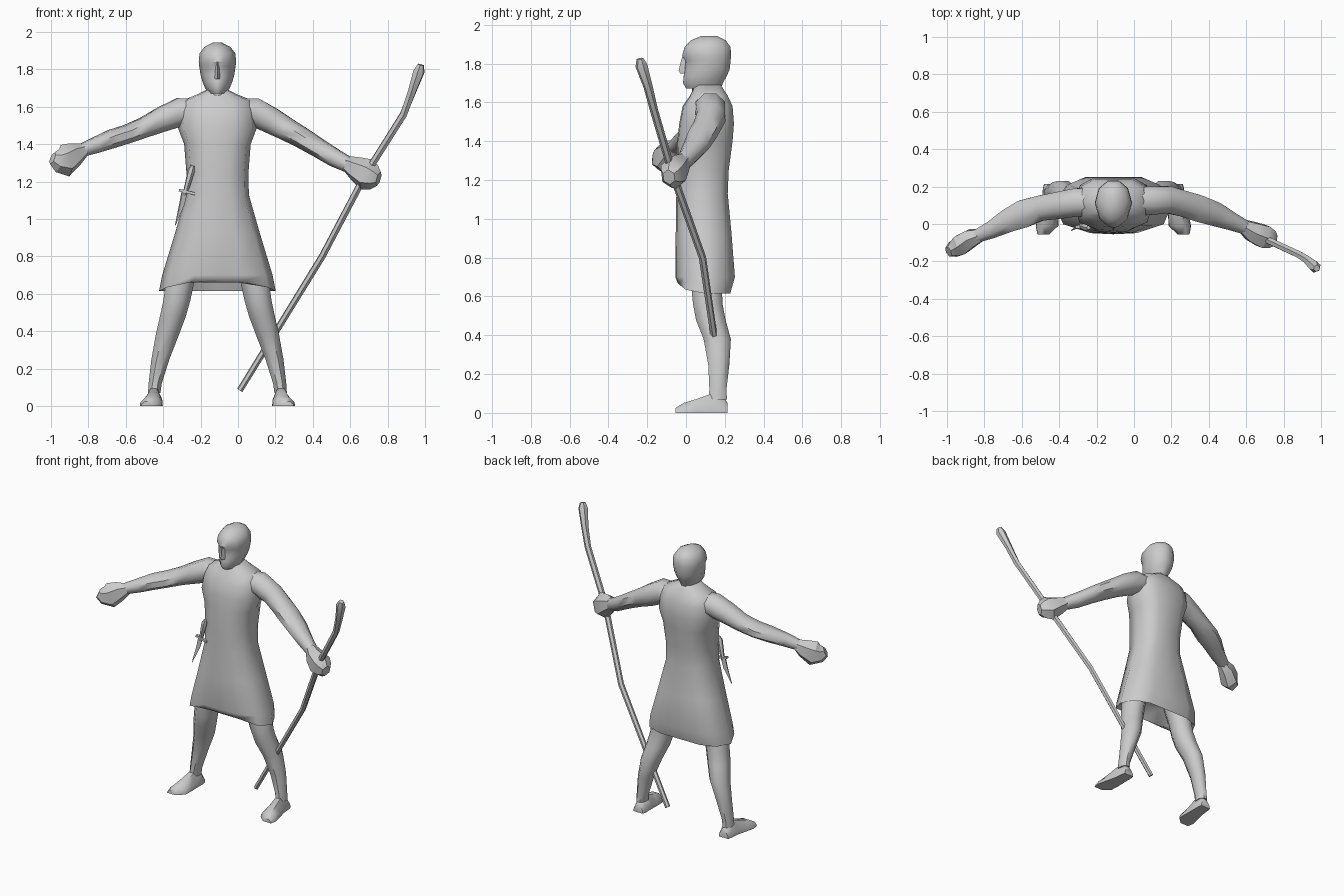
import bpy, bmesh, math
from mathutils import Vector

CX = -0.11  # body centre line
grey = bpy.data.materials.new("plain_grey")
grey.diffuse_color = (0.6, 0.6, 0.6, 1)


def loft(name, rings, angle=50, caps=True):
    """Skin a list of equal-length point rings."""
    bm = bmesh.new()
    rows = [[bm.verts.new(p) for p in r] for r in rings]
    n = len(rows[0])
    for a, b in zip(rows, rows[1:]):
        for i in range(n):
            j = (i + 1) % n
            bm.faces.new((a[i], a[j], b[j], b[i]))
    if caps:
        bm.faces.new(rows[0][::-1])
        bm.faces.new(rows[-1])
    bmesh.ops.recalc_face_normals(bm, faces=bm.faces)
    me = bpy.data.meshes.new(name)
    bm.to_mesh(me)
    bm.free()
    me.materials.append(grey)
    ob = bpy.data.objects.new(name, me)
    bpy.context.collection.objects.link(ob)
    bpy.context.view_layer.objects.active = ob
    ob.select_set(True)
    bpy.ops.object.shade_smooth_by_angle(angle=math.radians(angle))
    ob.select_set(False)
    return ob


def tube(name, path, n=8, angle=50):
    """path: (x, y, z, sideways radius, upward radius)."""
    pts = [Vector(p[:3]) for p in path]
    rings = []
    for k, p in enumerate(path):
        t = (pts[min(k + 1, len(pts) - 1)] - pts[max(k - 1, 0)]).normalized()
        side = t.cross(Vector((0, 0, 1))).normalized()
        up = side.cross(t)
        rings.append([pts[k] + side * math.cos(a) * p[3] + up * math.sin(a) * p[4]
                      for a in (2 * math.pi * (i + 0.5) / n for i in range(n))])
    return loft(name, rings, angle)


def level(shape, z, half, y0, y1, cx=CX, dz=None):
    """Horizontal ring: a unit outline scaled to half width and depth range."""
    cy, ry = (y0 + y1) / 2, (y1 - y0) / 2
    return [(cx + u * half, cy + v * ry, z + (dz[i] if dz else 0))
            for i, (u, v) in enumerate(shape)]


def both(half_shape):
    """Complete a front-to-back half outline with its mirror image."""
    return half_shape + [(-u, v) for u, v in half_shape[::-1] if abs(u) > 1e-6]


# Tunic with flared skirt, hem dipping at the sides and hollow underneath
body = both([(0, -1), (.42, -.96), (.86, -.68), (1, .05), (.84, .72), (.5, 1), (0, 1)])
hem = [.06, .05, .02, 0, 0, 0, 0, 0, 0, 0, .02, .05]
spec = [(.74, .19, .02, .18), (.66, .27, -.03, .21), (.615, .312, -.045, .228),
        (.70, .295, -.055, .252), (.92, .228, -.053, .235), (1.13, .168, -.05, .215),
        (1.25, .166, -.048, .22), (1.40, .178, -.045, .24), (1.49, .212, -.035, .247),
        (1.58, .20, -.018, .24), (1.635, .185, .02, .215), (1.665, .11, .035, .195),
        (1.69, .06, .045, .18)]
loft("tunic", [level(body, *s, dz=hem if s[0] == .615 else None) for s in spec], 60)

# Head with neck
skull = both([(0, -1), (.3, -.95), (.75, -.62), (1, .05), (.78, .68), (.3, 1), (0, 1)])
head = [(1.60, .06, .04, .18), (1.675, .06, .03, .18), (1.672, .045, .0, .18),
        (1.70, .066, -.015, .19), (1.735, .08, -.012, .21), (1.77, .09, -.008, .225),
        (1.815, .097, -.004, .23), (1.84, .1, -.02, .232), (1.885, .096, -.008, .23),
        (1.92, .07, .025, .205), (1.943, .025, .08, .16)]
loft("head", [level(skull, *s) for s in head], 40)

# Nose
tri = [(-1, 1), (0, -1), (1, 1)]
loft("nose", [level(tri, 1.75, .024, -.03, .01), level(tri, 1.765, .021, -.038, .01),
              level(tri, 1.835, .012, -.02, .01)], 30)

# Legs and feet, mirrored about the body centre line
octo = [(math.sin(a), math.cos(a)) for a in (math.pi * (i + .5) / 4 for i in range(8))]
leg = [(.90, .10, .09, .02, .19), (.66, .20, .082, .02, .19), (.56, .218, .078, .03, .195),
       (.48, .238, .075, .045, .21), (.38, .268, .067, .085, .237), (.25, .305, .052, .11, .228),
       (.12, .333, .038, .117, .212), (.07, .338, .036, .112, .215)]
foot = [(.215, .335, .036, .0, .05), (.19, .335, .042, .0, .085), (.12, .339, .045, .0, .095),
        (.05, .347, .055, .0, .07), (-.01, .355, .06, .0, .052), (-.055, .375, .032, .0, .025)]
sole = [(-1, 0), (1, 0), (.95, .4), (.4, 1), (-.4, 1), (-.95, .4)]
for s, side in ((-1, "right"), (1, "left")):
    loft(side + "_leg", [level(octo, z, r, y0, y1, CX + s * c) for z, c, r, y0, y1 in leg])
    loft(side + "_foot", [[(CX + s * (c + u * r), y, z0 + v * (z1 - z0)) for u, v in sole]
                          for y, c, r, z0, z1 in foot])

# Arms
tube("right_arm", [(-.19, .12, 1.575, .08, .07), (-.31, .115, 1.572, .082, .082),
                   (-.40, .10, 1.535, .078, .072), (-.50, .085, 1.49, .073, .058),
                   (-.59, .055, 1.455, .08, .052), (-.67, .02, 1.43, .068, .052),
                   (-.76, -.03, 1.395, .05, .045), (-.84, -.065, 1.365, .038, .036)])
tube("left_arm", [(-.03, .12, 1.575, .08, .07), (.09, .125, 1.572, .082, .082),
                  (.18, .13, 1.525, .078, .075), (.26, .11, 1.48, .075, .064),
                  (.34, .085, 1.435, .077, .058), (.43, .055, 1.38, .07, .052),
                  (.52, .015, 1.325, .052, .05), (.61, -.025, 1.28, .038, .042)])

# Closed hands
tube("right_hand", [(-.82, -.06, 1.37, .038, .036), (-.87, -.075, 1.347, .055, .065),
                    (-.925, -.11, 1.312, .062, .088), (-.965, -.135, 1.312, .05, .062),
                    (-.992, -.148, 1.325, .03, .035)], 6, 30)
tube("left_hand", [(.585, -.012, 1.295, .04, .045), (.63, -.04, 1.27, .06, .066),
                   (.69, -.065, 1.237, .07, .088), (.73, -.08, 1.222, .056, .066),
                   (.752, -.088, 1.215, .035, .04)], 6, 30)

# Staff with bent, thickened top
tube("staff", [(.01, .19, .085, .017, .017), (.45, .085, .80, .019, .019),
               (.68, -.07, 1.235, .02, .02), (.885, -.165, 1.56, .021, .021),
               (.93, -.195, 1.68, .024, .024), (.968, -.23, 1.79, .032, .032),
               (.977, -.237, 1.825, .018, .018)], 6)

# Dagger at the hip: grip, crossguard and blade
tube("dagger_grip", [(-.285, -.01, 1.13, .012, .012), (-.268, -.015, 1.19, .016, .016),
                     (-.25, -.02, 1.26, .02, .02), (-.243, -.02, 1.285, .01, .01)], 6)
tube("dagger_guard", [(-.315, -.015, 1.155, .012, .01), (-.23, -.02, 1.135, .012, .01)], 4)
tube("dagger_blade", [(-.285, -.01, 1.15, .012, .02), (-.30, -.015, 1.08, .01, .018),
                      (-.336, -.035, .965, .002, .002)], 4)
